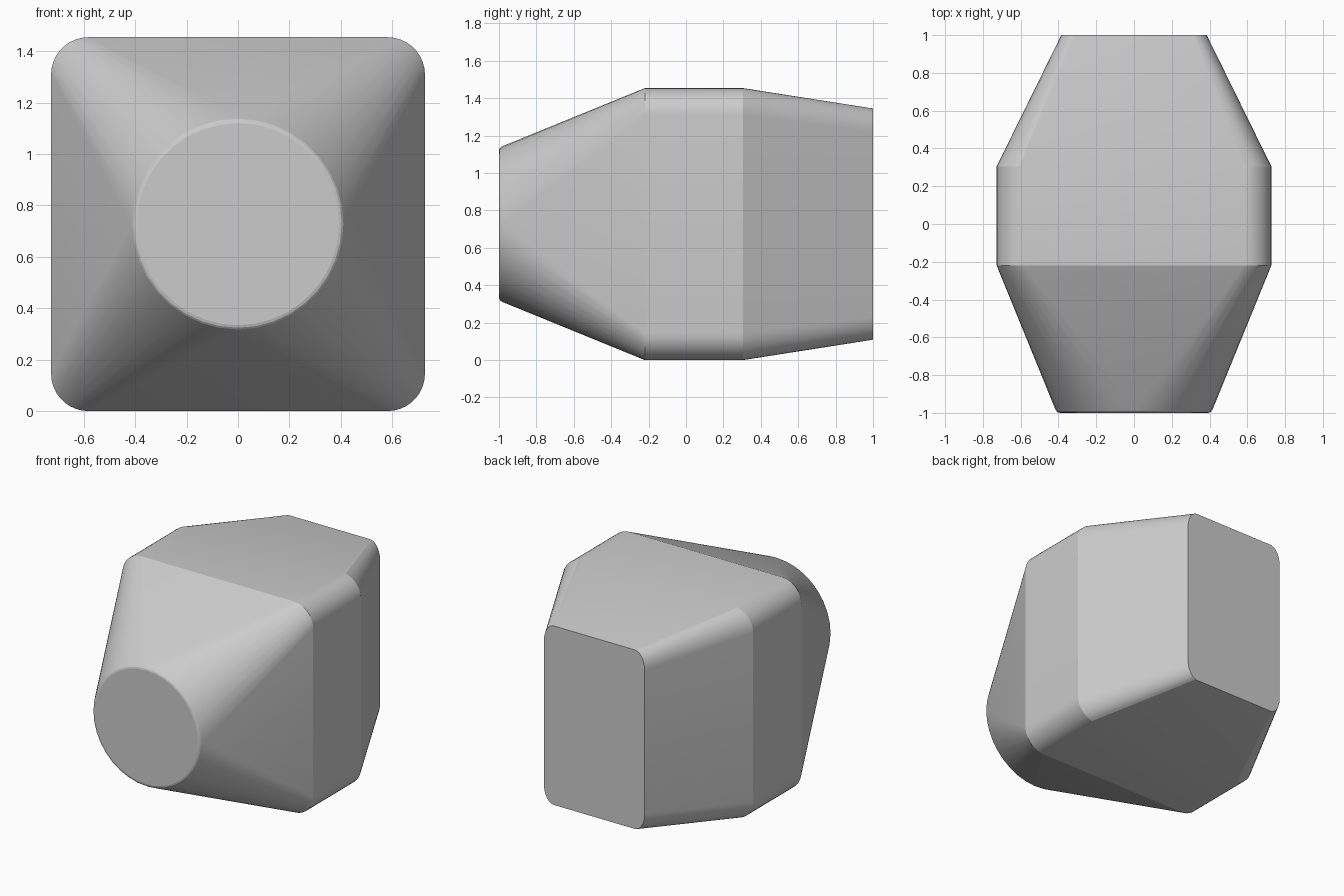
import bpy, bmesh
from math import cos, sin, pi

if "Cube" in bpy.data.objects:
    bpy.data.objects.remove(bpy.data.objects["Cube"])

N = 9            # segments per rounded corner
CZ = 0.727       # height of the central axis
HALF = 0.727     # half size of the square middle


def section(y, hx, hz, rx, rz):
    """Rounded rectangle across y; equal point count so sections can be lofted."""
    pts = []
    for q in range(4):
        mid = q * pi / 2 + pi / 4
        cx = (hx - rx) * (1 if cos(mid) > 0 else -1)
        cz = (hz - rz) * (1 if sin(mid) > 0 else -1)
        for i in range(N + 1):
            a = q * pi / 2 + i / N * pi / 2
            pts.append((cx + rx * cos(a), y, CZ + cz + rz * sin(a)))
    return pts


def circle(y, r):
    return section(y, r, r, r, r)


def loft(name, sections):
    bm = bmesh.new()
    rings = [[bm.verts.new(p) for p in s] for s in sections]
    for a, b in zip(rings, rings[1:]):
        for i in range(len(a)):
            j = (i + 1) % len(a)
            bm.faces.new((a[i], a[j], b[j], b[i]))
    bm.faces.new(rings[0])
    bm.faces.new(rings[-1][::-1])
    # merge the doubled cardinal points of the circles into triangle tips
    bmesh.ops.remove_doubles(bm, verts=bm.verts, dist=0.0001)
    bmesh.ops.recalc_face_normals(bm, faces=bm.faces)
    mesh = bpy.data.meshes.new(name)
    bm.to_mesh(mesh)
    bm.free()
    obj = bpy.data.objects.new(name, mesh)
    bpy.context.collection.objects.link(obj)
    return obj


# round softened nose, square middle, narrowed rectangular back
body = loft("tapered_body", [
    circle(-1.0, 0.393),
    circle(-0.997, 0.403),
    circle(-0.991, 0.410),
    circle(-0.98, 0.417),
    section(-0.22, HALF, HALF, 0.145, 0.145),
    section(0.305, HALF, HALF, 0.145, 0.145),
    section(1.0, 0.385, 0.618, 0.077, 0.123),
])

# smooth the nose rim and corners, keep the body's bends crisp
bpy.context.view_layer.objects.active = body
body.select_set(True)
bpy.ops.object.shade_smooth_by_angle(angle=pi / 180 * 12)
